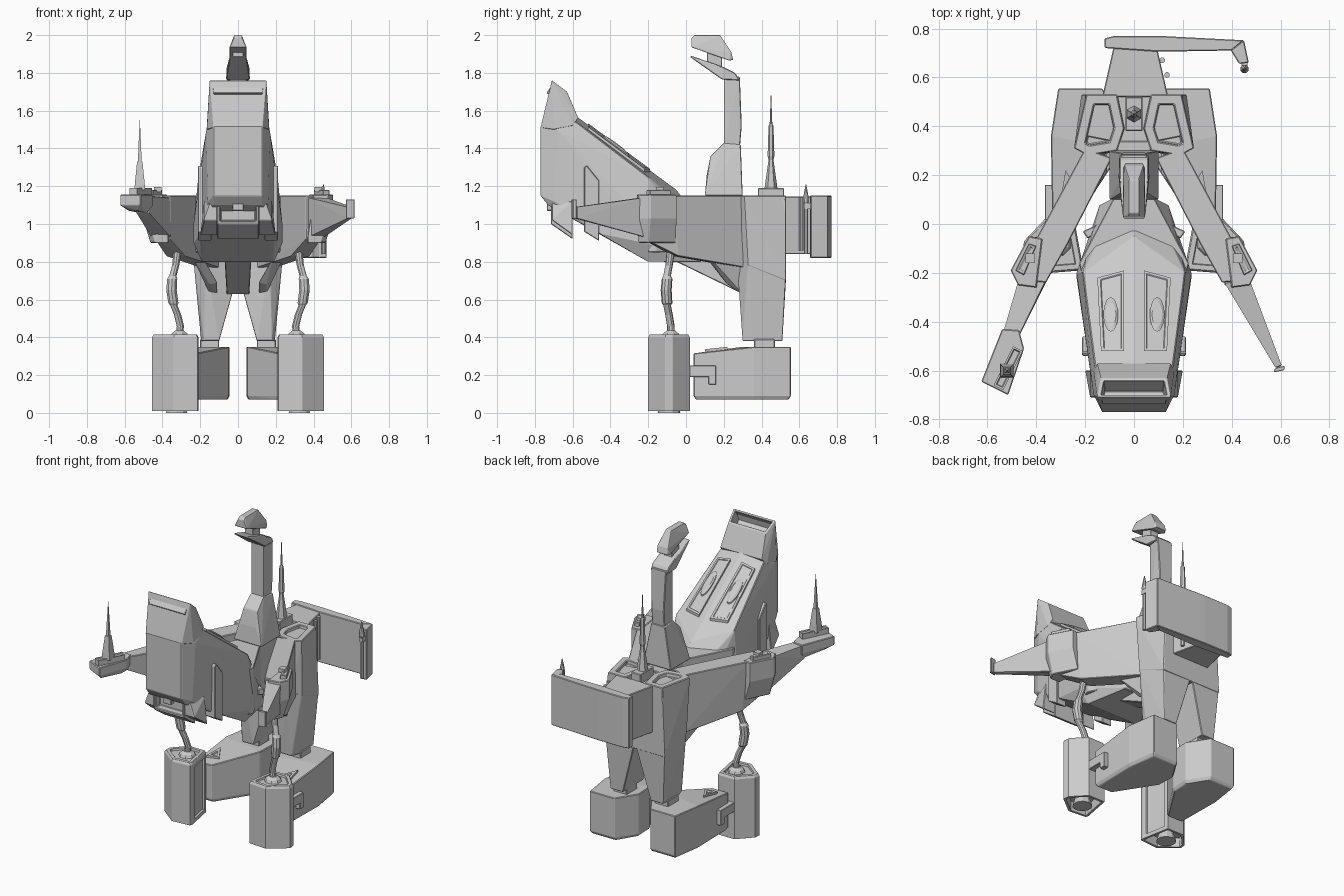
import bpy, bmesh, math
from mathutils import Vector

grey = bpy.data.materials.new("light grey")
grey.diffuse_color = (0.6, 0.6, 0.6, 1)


def finish(name, bm, mirror=False, bevel=0.0):
    me = bpy.data.meshes.new(name)
    bm.to_mesh(me)
    bm.free()
    me.materials.append(grey)
    ob = bpy.data.objects.new(name, me)
    bpy.context.collection.objects.link(ob)
    if bevel:
        m = ob.modifiers.new("chamfer", 'BEVEL')
        m.width, m.segments = bevel, 1
    if mirror:
        ob.modifiers.new("mirror", 'MIRROR')
    return ob


def solid(name, pts, sym=False, mirror=False, insets=(), bevel=0.004):
    """Faceted convex block; insets = (direction, border, depth) recesses."""
    pts = set(pts)
    if sym:
        pts |= {(-x, y, z) for x, y, z in pts}
    bm = bmesh.new()
    for p in sorted(pts):
        bm.verts.new(p)
    bmesh.ops.convex_hull(bm, input=bm.verts[:])
    bmesh.ops.delete(bm, geom=[v for v in bm.verts if not v.link_faces], context='VERTS')
    bmesh.ops.dissolve_limit(bm, angle_limit=math.radians(2), verts=bm.verts[:], edges=bm.edges[:])
    bmesh.ops.recalc_face_normals(bm, faces=bm.faces[:])
    for d, border, depth in insets:
        bm.normal_update()
        d = Vector(d).normalized()
        f = max(bm.faces, key=lambda f: f.normal.dot(d) + 0.2 * f.calc_area())
        bmesh.ops.inset_individual(bm, faces=[f], thickness=border, use_even_offset=True)
        bmesh.ops.inset_individual(bm, faces=[f], thickness=0.003, depth=-depth, use_even_offset=True)
    return finish(name, bm, mirror, bevel)


def prism(plan, z0, z1):
    return [(x, y, z) for x, y in plan for z in (z0, z1)]


def box(x0, x1, y0, y1, z0, z1):
    return prism([(x0, y0), (x1, y0), (x1, y1), (x0, y1)], z0, z1)


def turned(name, path, n=8, mirror=False):
    """Loft of horizontal rings; path = (x, y, z, radius)."""
    bm = bmesh.new()
    rings = [[bm.verts.new((x + r * math.cos(2 * math.pi * (i + .5) / n),
                            y + r * math.sin(2 * math.pi * (i + .5) / n), z)) for i in range(n)]
             for x, y, z, r in path]
    for a, b in zip(rings, rings[1:]):
        for i in range(n):
            bm.faces.new((a[i], a[(i + 1) % n], b[(i + 1) % n], b[i]))
    bm.faces.new(rings[0])
    bm.faces.new(rings[-1])
    bmesh.ops.recalc_face_normals(bm, faces=bm.faces[:])
    return finish(name, bm, mirror)


# --- main pod, open funnel on top, chin and side scoops
solid("main_pod", [(.13, -.77, 1.15), (.13, -.77, 1.52), (.16, -.7, 1.12), (.168, -.68, 1.5),
                   (.16, -.58, 1.54), (0, -.58, 1.57), (.21, -.2, 1.25), (0, -.05, 1.18),
                   (.235, -.2, 1.0), (.235, -.22, .9), (.19, -.2, .8), (.14, .08, .8),
                   (.06, .12, .95), (.13, -.73, 1.1), (.2, -.46, .95)], sym=True)
solid("pod_tail", prism([(.215, -.2), (.225, -.16), (.06, .15)], .85, 1.15), sym=True)
# the funnel floor sits low so its mouth reads as open
solid("funnel", [(.13, -.77, 1.51), (.165, -.7, 1.5), (.165, -.6, 1.52), (.15, -.57, 1.56),
                 (.15, -.71, 1.76), (.135, -.63, 1.70)],
      sym=True, insets=[((0, .6, .8), .014, .07)], bevel=.002)
solid("chin_box", [(.11, -.715, 1.12), (.11, -.715, 1.0), (.11, -.6, .92), (.11, -.6, 1.12)],
      sym=True, insets=[((0, -1, 0), .015, .04)])
solid("chin_cheek", [(.14, -.71, 1.13), (.11, -.71, 1.13), (.11, -.71, 1.02), (.18, -.71, 1.02),
                     (.11, -.6, .94), (.2, -.6, .94), (.18, -.6, 1.12), (.11, -.6, 1.12)], mirror=True)
solid("nose_block", box(-.03, .03, -.735, -.7, 1.07, 1.14), bevel=.003)
solid("side_scoop", [(x, y, z) for x in (.14, .212) for y, z in
                     ((-.54, 1.3), (-.525, 1.31), (-.46, 1.23), (-.46, .91), (-.54, .96))], mirror=True)


# raised back panels with oval ports
def back(x, y, h):
    return (x, y, 1.57 - .736 * (y + .58) - .19 * abs(x) + h)


solid("back_panel", [back(x, y, h) for h in (-.01, .016) for x, y in
                     ((.04, -.19), (.15, -.22), (.135, -.52), (.04, -.52))],
      mirror=True, insets=[((.1, .6, .8), .012, .004)], bevel=0)
solid("oval_port", [back(.095 + r * .03 * math.cos(a), -.37 + r * .07 * math.sin(a), h)
                    for r, h in ((1, 0), (1, .02), (.7, .028))
                    for a in [i * math.pi / 10 for i in range(20)]], mirror=True, bevel=0)

# --- spine joining pod to rear body, with lower wedge and struts
solid("spine", [(.07, -.05, .8), (.07, 0, 1.14), (.07, .32, 1.14), (.06, .1, .8), (.06, .2, .69),
                (.06, .3, .63), (.06, .34, .63), (.07, .34, 1.14)], sym=True)
solid("under_strut", [(.19, .1, .83), (.245, .12, .83), (.2, .3, .83), (.11, .21, .69), (.15, .22, .68),
                      (.11, .3, .63), (.15, .3, .63)], mirror=True)
solid("cross_pipe", prism([(.1, .02), (.11, -.01), (.19, -.06), (.21, -.03)], .92, .96), mirror=True)

# --- rear body and legs
solid("rear_body", prism([(.2, .36), (.2, .53), (.05, .53), (.05, .33)], .7, 1.13), sym=True)
solid("shoulder", [(.245, .31, 1.15), (.195, .53, 1.15), (.07, .53, 1.15), (.04, .39, 1.15), (.07, .3, 1.15),
                   (.19, .28, 1.15), (.235, .33, .78), (.215, .53, .7), (.03, .53, .72),
                   (.03, .32, .72), (.17, .28, .75)], mirror=True, insets=[((0, 0, 1), .04, .025)])
solid("leg", [(.005, .32, .72), (.005, .53, .72), (.235, .33, .8), (.215, .53, .75), (.17, .27, .8),
              (.1, .3, .38), (.18, .3, .38), (.195, .35, .38), (.19, .51, .38), (.1, .51, .38)], mirror=True)
solid("ankle", box(.1, .2, .36, .47, .32, .39), mirror=True)

# --- feet
foot = [(.045, .42), (.13, .555), (.31, .555), (.34, .36), (.335, .04), (.22, .04), (.05, .3)]
solid("foot", [(x, y, .35 if y > .25 else .315) for x, y in foot]
      + [(x, y, .09) for x, y in foot]
      + [(.19 + (x - .19) * .93, .3 + (y - .3) * .95, .07) for x, y in foot], mirror=True)
solid("foot_vent", [(x, y, z + (y - .04) * .11) for x, y in ((.22, .12), (.3, .1), (.28, .22))
                    for z in (.3, .33)], mirror=True, insets=[((0, 0, 1), .015, .01)], bevel=0)
solid("bracket_bar", box(.28, .365, -.01, .16, .19, .25), mirror=True, bevel=.003)
solid("bracket_tab", box(.32, .365, .12, .16, .15, .25), mirror=True, bevel=.003)

# --- front thruster boxes with nozzle and hose
plan = [(.21, -.17), (.215, -.19), (.34, -.2), (.455, -.11), (.45, -.07), (.365, .02), (.245, .02)]
solid("thruster_box", prism(plan, .01, .4)
      + [(.32 + (x - .32) * .93, -.09 + (y + .09) * .93, .415) for x, y in plan],
      mirror=True, insets=[((0, 0, -1), .015, .06), ((-1, .15, 0), .025, .012), ((0, 0, 1), .02, .012)], bevel=.003)
turned("nozzle", [(.325, -.09, .0, .06), (.325, -.09, .05, .045), (.325, -.09, .08, .04)], 10, True)
turned("hose_socket", [(.31, -.08, .39, .06), (.31, -.08, .42, .045), (.31, -.08, .435, .025)], 8, True)
turned("hose", [(.31, -.08, .42, .02), (.305, -.08, .46, .02), (.32, -.09, .52, .02), (.34, -.1, .57, .02),
                (.342, -.1, .58, .028), (.352, -.105, .65, .029), (.348, -.1, .71, .028),
                (.345, -.1, .725, .02), (.33, -.09, .78, .02), (.32, -.08, .86, .022)], 10, True)

# --- side arms, pods and arm tips
solid("arm", [(.09, .27, 1.15), (.2, .31, 1.15), (.4, -.06, 1.15), (.27, -.08, 1.15), (.36, -.24, 1.15),
              (.45, -.23, 1.15), (.1, .27, .77), (.2, .31, .77), (.38, -.04, .83), (.28, -.07, .83),
              (.36, -.23, .92), (.44, -.22, .92)], mirror=True)
solid("arm_pod", prism([(.375, -.06), (.43, -.05), (.505, -.19), (.475, -.25), (.4, -.26)], 1.03, 1.155)
      + prism([(.36, -.06), (.39, -.055), (.465, -.2), (.44, -.25), (.37, -.25)], .9, .93), mirror=True)
solid("pod_cap", prism([(.4, -.09), (.43, -.08), (.485, -.19), (.45, -.21)], 1.14, 1.18),
      mirror=True, insets=[((0, 0, 1), .01, .008)], bevel=.003)
solid("pod_knob", box(.405, .445, -.16, -.12, 1.17, 1.195), mirror=True, bevel=0)
solid("right_arm_tip", [(.37, -.22, .93), (.46, -.22, .93), (.37, -.24, 1.14), (.47, -.22, 1.14),
                        (.58, -.59, 1.03), (.605, -.58, 1.03), (.58, -.59, 1.09), (.605, -.58, 1.09)])
solid("right_tip_plate", prism([(.572, -.607), (.577, -.59), (.617, -.58), (.615, -.598)], 1.03, 1.13), bevel=.002)
solid("left_arm_tip", [(-.355, -.23, .93), (-.46, -.22, .93), (-.36, -.235, 1.14), (-.47, -.22, 1.14),
                       (-.47, -.46, 1.06), (-.54, -.46, 1.06), (-.47, -.46, 1.15), (-.54, -.46, 1.15)])
solid("left_tip_box", prism([(-.54, -.43), (-.47, -.435), (-.45, -.51), (-.515, -.7), (-.625, -.645)], 1.1, 1.155)
      + [(-.53, -.45, 1.06), (-.48, -.45, 1.06), (-.48, -.52, 1.06), (-.53, -.66, 1.07), (-.58, -.62, 1.07)])
solid("left_mast_base", prism([(-.495, -.5), (-.455, -.52), (-.535, -.68), (-.575, -.66)], 1.15, 1.19),
      insets=[((0, 0, 1), .008, .006)], bevel=0)
turned("left_mast", [(-.52, -.6, z, r) for z, r in
                     ((1.18, .04), (1.22, .036), (1.33, .02), (1.331, .014), (1.42, .009), (1.55, .001))], 4)

# --- neck and head
solid("neck_base", [(.1, .1, 1.15), (.1, .3, 1.15), (.05, .13, 1.36), (.045, .2, 1.43), (.05, .29, 1.42),
                    (.055, .11, 1.26)], sym=True)
solid("neck", [(.043, .2, 1.4), (.045, .285, 1.4), (.045, .295, 1.52), (.043, .2, 1.78), (.055, .285, 1.78)],
      sym=True)
solid("neck_crest", [(.063, .19, 1.765), (.06, .285, 1.76), (.06, .26, 1.8), (.04, .03, 1.89), (.045, .02, 1.885),
                     (.06, .2, 1.83)], sym=True)
solid("head_joint", box(-.03, .03, .11, .19, 1.82, 1.92), bevel=.003)
solid("head", [(.045, .03, 1.935), (.045, .23, 1.865), (.035, .25, 1.87), (.04, .24, 1.91),
               (.02, .18, 2.0), (.02, .045, 2.0), (.022, .03, 1.985)], sym=True, bevel=.002)

# --- rear mast
solid("rear_mast_base", box(-.035, .035, .38, .52, 1.12, 1.19))
turned("rear_mast", [(0, .45, z, r) for z, r in
                     ((1.18, .035), (1.22, .03), (1.34, .013), (1.36, .018), (1.52, .013), (1.53, .007),
                      (1.69, .001))], 6)

# --- rear bracket and side shield
solid("shield_stem", prism([(-.13, .52), (.14, .52), (.09, .74), (-.08, .74)], .84, 1.145))
solid("shield", prism([(-.12, .72), (-.12, .76), (-.08, .77), (.1, .77), (.45, .752), (.4, .71), (.1, .705)],
                      .82, 1.15))
solid("shield_end", prism([(.45, .753), (.395, .712), (.43, .655), (.47, .66)], .82, 1.15))
for i, (x, y) in enumerate(((.135, .61), (.115, .67))):
    turned(f"stem_rod_{i + 1}", [(x, y, .86, .012), (x, y, 1.14, .012)])
turned("shield_rod", [(.452, .635, z, r) for z, r in
                      ((.84, .012), (1.1, .012), (1.12, .018), (1.15, .014), (1.21, .002))])
solid("rod_clip", box(.44, .465, .625, .67, 1.08, 1.11), bevel=0)
